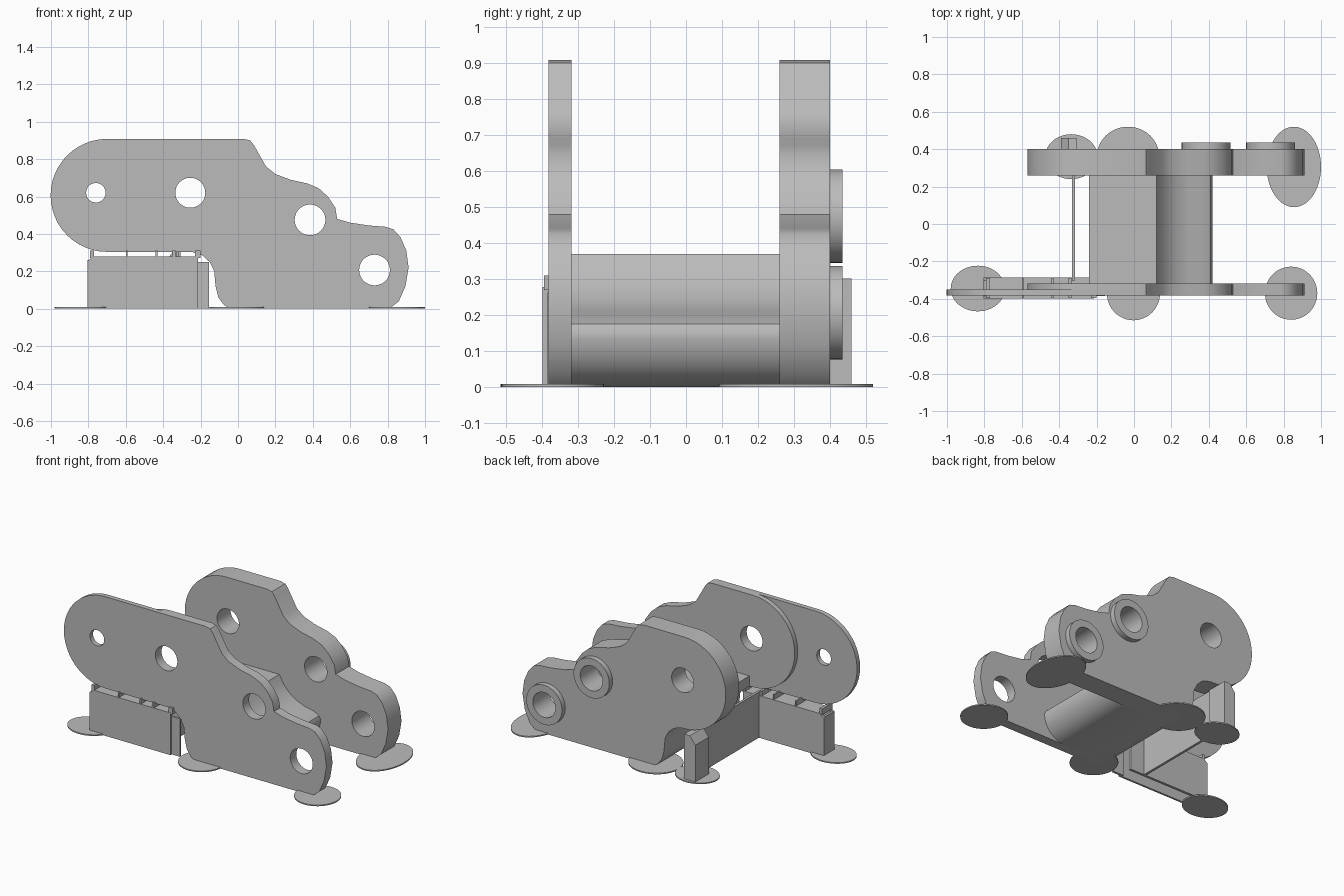
import bpy
import math

cube = bpy.data.objects.get("Cube")
if cube:
    bpy.data.objects.remove(cube, do_unlink=True)

grey = bpy.data.materials.new("plain_grey")
grey.use_nodes = True
grey.diffuse_color = (0.5, 0.5, 0.5, 1)
shader = next(n for n in grey.node_tree.nodes if n.type == 'BSDF_PRINCIPLED')
shader.inputs["Base Color"].default_value = (0.5, 0.5, 0.5, 1)


def arc(cx, cz, rx, rz, start, end, steps=24):
    """Points along an elliptical arc, angles in degrees."""
    angles = [math.radians(start + (end - start) * i / steps) for i in range(steps + 1)]
    return [(cx + rx * math.cos(a), cz + rz * math.sin(a)) for a in angles]


def circle(cx, cz, r, rz=None):
    return arc(cx, cz, r, rz or r, 0, 360, 48)[:-1]


def extrude(name, loops, low, high, upright=True):
    """Fill closed loops (outline, then holes) and extrude along y, or along z when not upright."""
    curve = bpy.data.curves.new(name, 'CURVE')
    curve.dimensions = '2D'
    curve.fill_mode = 'BOTH'
    curve.extrude = (high - low) / 2
    for loop in loops:
        spline = curve.splines.new('POLY')
        spline.points.add(len(loop) - 1)
        for point, (u, v) in zip(spline.points, loop):
            point.co = (u, v, 0, 1)
        spline.use_cyclic_u = True
    middle = (low + high) / 2
    obj = bpy.data.objects.new(name, curve)
    bpy.context.collection.objects.link(obj)
    obj.location = (0, middle, 0) if upright else (0, 0, middle)
    obj.rotation_euler.x = math.pi / 2 if upright else 0
    bpy.ops.object.select_all(action='DESELECT')
    bpy.context.view_layer.objects.active = obj
    obj.select_set(True)
    bpy.ops.object.convert(target='MESH')
    obj = bpy.context.object
    bpy.ops.object.mode_set(mode='EDIT')
    bpy.ops.mesh.select_all(action='SELECT')
    bpy.ops.mesh.remove_doubles(threshold=0.0005)
    bpy.ops.mesh.normals_make_consistent(inside=False)
    bpy.ops.object.mode_set(mode='OBJECT')
    bpy.ops.object.shade_smooth_by_angle(angle=math.radians(32))
    obj.data.materials.clear()
    obj.data.materials.append(grey)
    return obj


def box(name, x0, x1, y0, y1, z0, z1):
    extrude(name, [[(x0, z0), (x1, z0), (x1, z1), (x0, z1)]], y0, y1)


# Shared side profile: stepped right edge, rounded left end, notch below
right_edge = [(-0.04, 0), (0.81, 0), (0.86, 0.04), (0.895, 0.12), (0.912, 0.22),
              (0.9, 0.31), (0.87, 0.38), (0.83, 0.425), (0.79, 0.438), (0.7, 0.445),
              (0.6, 0.46), (0.53, 0.48), (0.52, 0.54), (0.48, 0.6), (0.43, 0.645),
              (0.37, 0.67), (0.28, 0.69), (0.2, 0.72), (0.15, 0.76), (0.085, 0.875),
              (0.065, 0.9), (0.03, 0.908)]
notch = [(-0.24, 0.302), (-0.19, 0.285), (-0.15, 0.248), (-0.127, 0.2),
         (-0.12, 0.12), (-0.105, 0.06), (-0.075, 0.02)]


def side_profile(end_x):
    return right_edge + arc(end_x, 0.606, 0.302, 0.302, 90, 270) + notch


pivots = [(0.385, 0.475), (0.73, 0.207)]
holes = [circle(-0.255, 0.62, 0.08)] + [circle(x, z, 0.082) for x, z in pivots]

# Side plates
extrude("front_plate", [side_profile(-0.7), circle(-0.76, 0.62, 0.052)] + holes, -0.382, -0.35)
extrude("front_plate_inner_layer", [side_profile(-0.268)] + holes, -0.35, -0.318)
extrude("back_plate", [side_profile(-0.268)] + holes, 0.26, 0.4)

# Raised rings on the back plate
for i, (x, z) in enumerate(pivots):
    extrude(f"pivot_ring_{i + 1}", [circle(x, z, 0.13), circle(x, z, 0.082)], 0.4, 0.435)

# Cross body between the plates
body = [(-0.04, 0)] + arc(0.27, 0.153, 0.15, 0.153, -90, 0, 12)
body += [(0.41, 0.175), (0.37, 0.195), (0.3, 0.21), (0.24, 0.235), (0.19, 0.27),
         (0.15, 0.315), (0.12, 0.37), (-0.24, 0.37)] + notch
extrude("cross_body", [body], -0.318, 0.26)

# Flat pads on the ground: x, y, radius in x, radius in y
pads = [(-0.835, -0.345, 0.145, 0.122), (-0.003, -0.37, 0.142, 0.145),
        (0.84, -0.37, 0.14, 0.142), (0.855, 0.305, 0.145, 0.215),
        (-0.032, 0.36, 0.167, 0.16), (-0.335, 0.36, 0.14, 0.12)]
for i, (x, y, rx, ry) in enumerate(pads):
    extrude(f"ground_pad_{i + 1}", [circle(x, y, rx, ry)], 0, 0.008, upright=False)

# Hollow support under the front plate
wall = [(-0.805, 0), (-0.215, 0), (-0.215, 0.278), (-0.775, 0.278), (-0.805, 0.255)]
extrude("support_front_wall", [wall], -0.398, -0.385)
extrude("support_back_wall", [wall], -0.302, -0.285)
box("support_end_wall", -0.805, -0.79, -0.385, -0.302, 0, 0.26)
box("support_roof", -0.775, -0.215, -0.385, -0.302, 0.262, 0.278)
box("support_side_flange", -0.23, -0.155, -0.385, -0.37, 0, 0.25)
for i, (x0, x1) in enumerate([(-0.79, -0.77), (-0.6, -0.59), (-0.44, -0.43),
                              (-0.35, -0.335), (-0.23, -0.2)]):
    box(f"support_tooth_{i + 1}", x0, x1, -0.395, -0.29, 0.27, 0.31)

# Thin wall and post that carry the back plate
box("support_long_wall", -0.332, -0.316, -0.302, 0.33, 0, 0.302)
post = [(-0.39, 0), (-0.308, 0), (-0.308, 0.302), (-0.35, 0.302), (-0.39, 0.25)]
extrude("support_post", [post], 0.32, 0.46)
